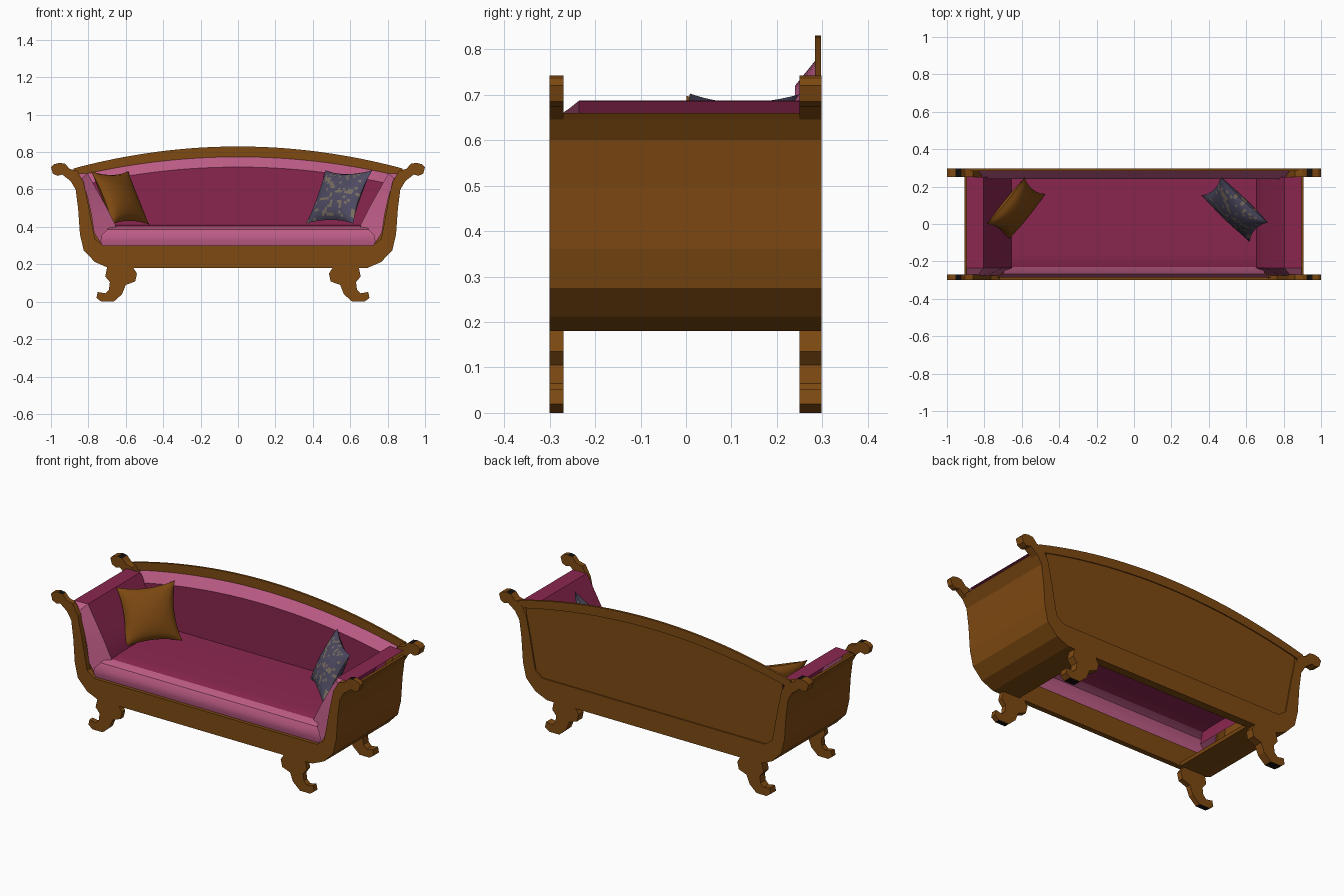
import bpy, bmesh, math
from mathutils import Vector, Matrix, noise

if "Cube" in bpy.data.objects:
    bpy.data.objects.remove(bpy.data.objects["Cube"])


def material(name, rgb):
    m = bpy.data.materials.new(name)
    m.diffuse_color = (*rgb, 1)
    m.use_nodes = True
    m.node_tree.nodes["Principled BSDF"].inputs["Base Color"].default_value = m.diffuse_color
    return m


WOOD = material("golden brown wood", (0.21, 0.068, 0.006))
ROSE = material("dark rose fabric", (0.26, 0.02, 0.08))
PINK = material("light pink fabric", (0.50, 0.105, 0.235))
SLATE = material("slate blue fabric", (0.075, 0.068, 0.12))
TAN = material("tan pattern", (0.19, 0.155, 0.12))
BLACK = material("black shadow wood", (0.006, 0.005, 0.004))


def finish(name, bm, mats, smooth=False, rule=None):
    bm.normal_update()
    if rule:
        for f in bm.faces:
            f.material_index = rule(f)
    me = bpy.data.meshes.new(name)
    bm.to_mesh(me)
    bm.free()
    for m in mats:
        me.materials.append(m)
    ob = bpy.data.objects.new(name, me)
    bpy.context.collection.objects.link(ob)
    if smooth:
        me.shade_smooth()
        me.set_sharp_from_angle(angle=math.radians(35))
    return ob


def prism(name, pts, y0, y1, rule=None):
    """Extrude an x-z outline from y0 to y1."""
    bm = bmesh.new()
    face = bm.faces.new([bm.verts.new((x, y0, z)) for x, z in pts])
    ext = bmesh.ops.extrude_face_region(bm, geom=[face])
    vs = [v for v in ext["geom"] if isinstance(v, bmesh.types.BMVert)]
    bmesh.ops.translate(bm, vec=(0, y1 - y0, 0), verts=vs)
    bmesh.ops.recalc_face_normals(bm, faces=bm.faces[:])
    bmesh.ops.triangulate(bm, faces=[f for f in bm.faces if len(f.verts) > 4])
    return finish(name, bm, [WOOD, BLACK], rule=rule)


def loft(name, rows, facing, light):
    """Skin a sheet through rows of points; light(i) picks pink strips."""
    bm = bmesh.new()
    g = [[bm.verts.new(p) for p in r] for r in rows]
    for i in range(len(g) - 1):
        for j in range(len(g[0]) - 1):
            f = bm.faces.new((g[i][j], g[i][j + 1], g[i + 1][j + 1], g[i + 1][j]))
            f.material_index = 1 if light(i) else 0
    bm.normal_update()
    total = sum((f.normal * f.calc_area() for f in bm.faces), Vector())
    if total.dot(Vector(facing)) < 0:
        bmesh.ops.reverse_faces(bm, faces=bm.faces[:])
    return finish(name, bm, [ROSE, PINK], smooth=True)


def mirror(pts, c=0.0):
    return [(2 * c - x, z) for x, z in pts][::-1]


def rail_top(x):
    return 0.83 - 0.115 * (x / 0.87) ** 2


def rail_low(x):
    return 0.775 - 0.095 * (x / 0.83) ** 2


# U-shaped frames with scrolled ends, front and back
outer = [(.69, .18), (.765, .212), (.825, .275), (.845, .36), (.855, .50),
         (.868, .60), (.895, .645)]
scroll = [(.94, .68), (.965, .673), (.99, .685), (1, .72), (.985, .735),
          (.955, .742), (.925, .738), (.90, .71), (.86, .70)]
inner = [(.826, .64), (.80, .52), (.78, .41), (.765, .335), (.72, .30)]
half = outer + scroll + inner


def scroll_rule(f):
    return int(f.normal.z > .98 and f.calc_center_median().z > .735)


prism("front_frame", half + mirror(half), -.30, -.27, scroll_rule)
prism("back_frame", half + mirror(half), .25, .298, scroll_rule)

# arched top rail and the recessed back panel
N = 24
xs = [-.88 + 1.76 * i / N for i in range(N + 1)]
prism("back_top_rail", [(x, rail_top(x)) for x in xs]
      + [(x, rail_low(x)) for x in xs[::-1]], .284, .297)
xs2 = [-.83 + 1.66 * i / N for i in range(N + 1)]
prism("back_panel", [(x, rail_low(x) + .005) for x in xs2]
      + inner + mirror(inner), .284, .291)

# curved side boards wrapping under the ends
path = [(.54, .18)] + outer + [(.905, .66)]
thick = [(x + (.4 - x) * .045, z + (.55 - z) * .045) for x, z in path]
board = path + thick[::-1]
prism("right_side_board", board, -.27, .25)
prism("left_side_board", mirror(board), -.27, .25)

# scroll legs
leg = [(-.70, .182), (-.71, .135), (-.685, .105), (-.69, .065), (-.71, .045),
       (-.75, .052), (-.757, .02), (-.73, 0), (-.665, 0), (-.62, .04),
       (-.60, .09), (-.55, .108), (-.54, .15), (-.56, .182)]


def foot_rule(f):
    return int(f.normal.z < -.95 and f.calc_center_median().z < .01)


for end, y0, y1 in (("front", -.30, -.27), ("back", .25, .298)):
    prism(end + "_left_leg", leg, y0, y1, foot_rule)
    prism(end + "_right_leg", mirror(leg, -.027), y0, y1, foot_rule)

# seat cushion with rolled front edge: (y, z, half width)
seat = [(-.278, .29, .72), (-.287, .325, .735), (-.285, .355, .73),
        (-.268, .385, .70), (-.23, .403, .69), (-.16, .41, .70), (.27, .412, .70)]
loft("seat", [[(w * t / 6, y, z) for t in range(-6, 7)] for y, z, w in seat],
     (0, 0, 1), lambda i: i < 4)

# back cushion with bevelled top
ts = [-1 + 2 * i / N for i in range(N + 1)]
loft("back_cushion",
     [[(.72 * t, .245, .36) for t in ts],
      [(.80 * t, .24, rail_low(.80 * t) - .055) for t in ts],
      [(.835 * t, .286, rail_low(.835 * t) + .002) for t in ts]],
     (0, -1, 0), lambda i: i == 1)

# arm cushions: narrow front edge flaring to the full padded section
edge = [(.725, .30), (.77, .37), (.785, .47), (.805, .56), (.835, .655), (.895, .657)]
pad = [(.64, .33), (.655, .41), (.70, .50), (.75, .59), (.805, .687), (.895, .685)]
for side, s in (("right", 1), ("left", -1)):
    rows = [[(s * x, y, z) for x, z in sec]
            for sec, y in ((edge, -.275), (pad, -.235), (pad, .25))]
    loft(side + "_arm_cushion", rows, (-s, 0, 0), lambda i: i == 0)


# throw pillows: pinched square pads leaning in the corners
def pillow(name, centre, angle, tilt, w, h, mats, rule=None):
    n = 20
    bm = bmesh.new()
    for s in (1, -1):
        g = []
        for i in range(n + 1):
            row = []
            for j in range(n + 1):
                u, v = 2 * i / n - 1, 2 * j / n - 1
                d = .055 * ((1 - u * u) * (1 - v * v)) ** .55
                row.append(bm.verts.new((w * u * (1 - .14 * (1 - v * v)),
                                         h * v * (1 - .14 * (1 - u * u)), s * d)))
            g.append(row)
        for i in range(n):
            for j in range(n):
                q = [g[i][j], g[i + 1][j], g[i + 1][j + 1], g[i][j + 1]]
                bm.faces.new(q if s > 0 else q[::-1])
    bmesh.ops.remove_doubles(bm, verts=bm.verts[:], dist=.0005)
    ca, sa, ct, st = (math.cos(angle), math.sin(angle), math.cos(tilt), math.sin(tilt))
    wide = Vector((ca, sa, 0))
    up = Vector((-sa * st, ca * st, ct))
    basis = Matrix((wide, up, wide.cross(up))).transposed().to_4x4()
    if rule:
        for f in bm.faces:
            f.material_index = rule(f)
    bmesh.ops.transform(bm, matrix=Matrix.Translation(centre) @ basis, verts=bm.verts[:])
    finish(name, bm, mats, smooth=True)


pillow("gold_pillow", (-.63, .08, .555), math.radians(51), math.radians(27),
       .16, .16, [WOOD])
pillow("patterned_pillow", (.54, .08, .56), math.radians(-44), math.radians(27),
       .178, .16, [SLATE, TAN],
       lambda f: int(noise.noise(f.calc_center_median() * 38) > .22))
